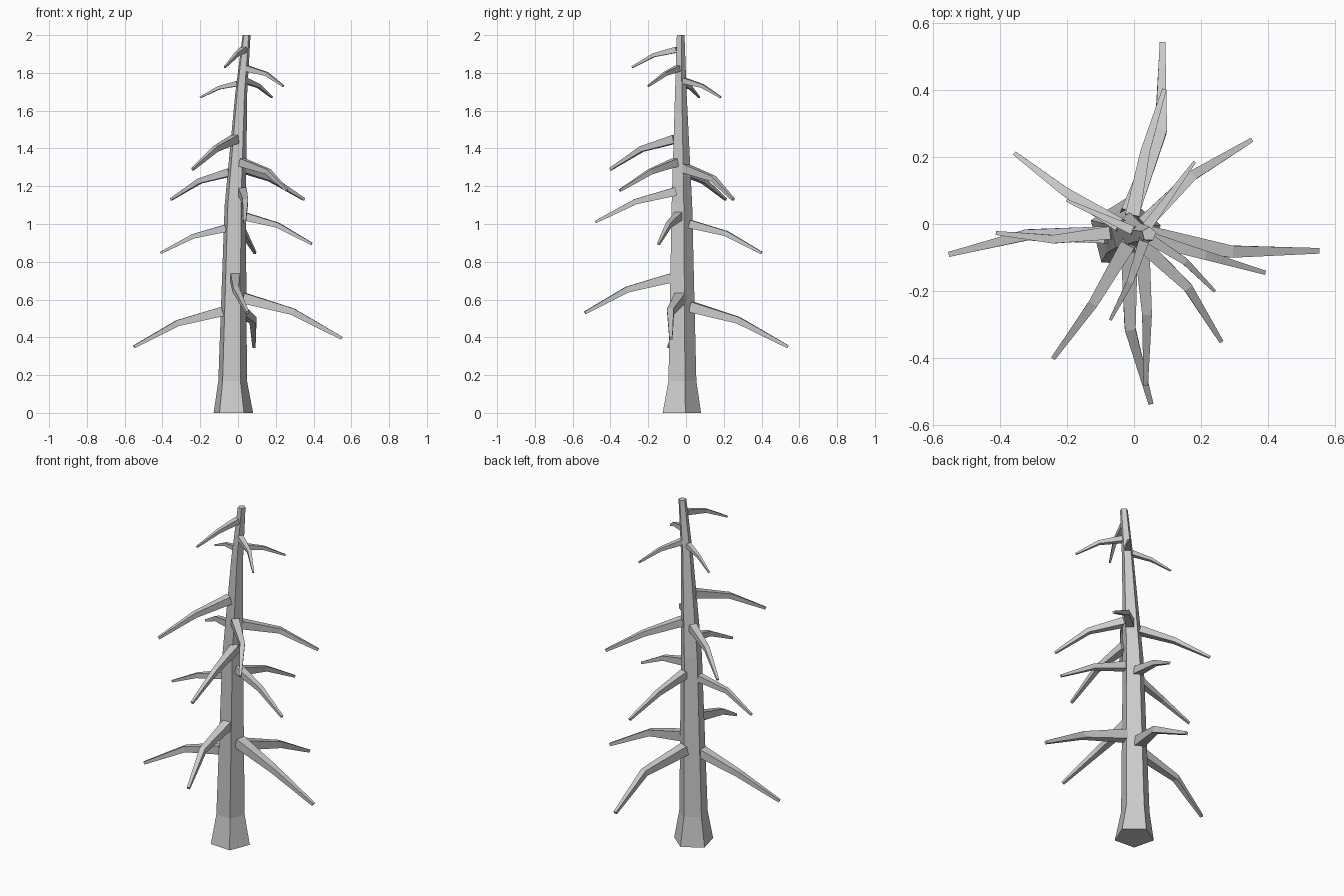
import bpy, math
from mathutils import Vector, Matrix

if "Cube" in bpy.data.objects:
    bpy.data.objects.remove(bpy.data.objects["Cube"])


def loft(name, rings):
    """Skin a list of equal-sided rings and cap both ends."""
    n = len(rings[0])
    verts = [p for ring in rings for p in ring]
    faces = [tuple(reversed(range(n))),
             tuple(range(len(verts) - n, len(verts)))]
    for k in range(len(rings) - 1):
        for i in range(n):
            j = (i + 1) % n
            faces.append((k * n + i, k * n + j, (k + 1) * n + j, (k + 1) * n + i))
    mesh = bpy.data.meshes.new(name)
    mesh.from_pydata(verts, [], faces)
    obj = bpy.data.objects.new(name, mesh)
    bpy.context.collection.objects.link(obj)


# Trunk: five-sided, flared foot, slight lean (centre, radius)
trunk = [(Vector((-.027, -.03, 0)), .11), (Vector((-.03, -.025, .17)), .08),
         (Vector((-.016, -.026, 1.1)), .059), (Vector((.017, -.03, 1.7)), .033),
         (Vector((.045, -.03, 2)), .022)]
loft("trunk", [[c + r * Vector((math.cos(a), math.sin(a), 0))
                for a in (math.radians(14 + 72 * i) for i in range(5))]
               for c, r in trunk])


def trunk_at(z):
    """Centre and radius of the trunk at a height."""
    for (a, ra), (b, rb) in zip(trunk, trunk[1:]):
        if z <= b.z:
            t = (z - a.z) / (b.z - a.z)
            return a.lerp(b, t), ra + (rb - ra) * t


def branch(name, x, y, z, sway, turn=0):
    """Drooping square branch to a tip; size and droop follow its reach."""
    tip = Vector((x, y, z))
    centre, radius = trunk_at(z)
    reach = (tip - centre).length - radius
    centre, radius = trunk_at(z + .46 * reach - .02)
    out = tip - centre
    out.z = 0
    out.normalize()
    right = Vector((out.y, -out.x, 0))
    root = centre + Matrix.Rotation(math.radians(turn), 3, 'Z') @ out * radius * .8
    bend = (root + tip) / 2 + right * sway
    bend.z = z + .3 * reach - .01
    width = .008 + .095 * reach
    rings = []
    for c, d, w in ((root, bend - root, width), (bend, tip - root, width * .64),
                    (tip, tip - bend, width * .3)):
        side = d.cross(Vector((0, 0, 1))).normalized() * w / 2
        up = side.cross(d).normalized() * w / 2
        rings.append([c - side - up, c + side - up, c + side + up, c - side + up])
    loft(name, rings)


# Branch tips by tier: x, y, z, sideways sway of the bend, turn of the root
tiers = {
    "low": [(.55, -.08, .395, .027), (-.55, -.09, .35, .029),
            (.05, -.535, .53, .03), (.085, .54, .35, .045)],
    "middle": [(.39, -.145, .895, 0), (-.41, -.027, .847, -.019),
               (.035, -.48, 1.01, -.01, 45), (.09, .4, .847, -.01)],
    "high": [(.26, -.35, 1.177, -.025), (.35, .25, 1.13, -.025),
             (-.355, .21, 1.13, -.01), (-.24, -.4, 1.29, -.01)],
    "top": [(.24, -.2, 1.73, -.014), (.18, .184, 1.67, 0),
            (-.2, .07, 1.67, 0), (-.07, -.285, 1.83, -.01)],
}
for tier, tips in tiers.items():
    for i, tip in enumerate(tips):
        branch(f"{tier}_branch_{i + 1}", *tip)
